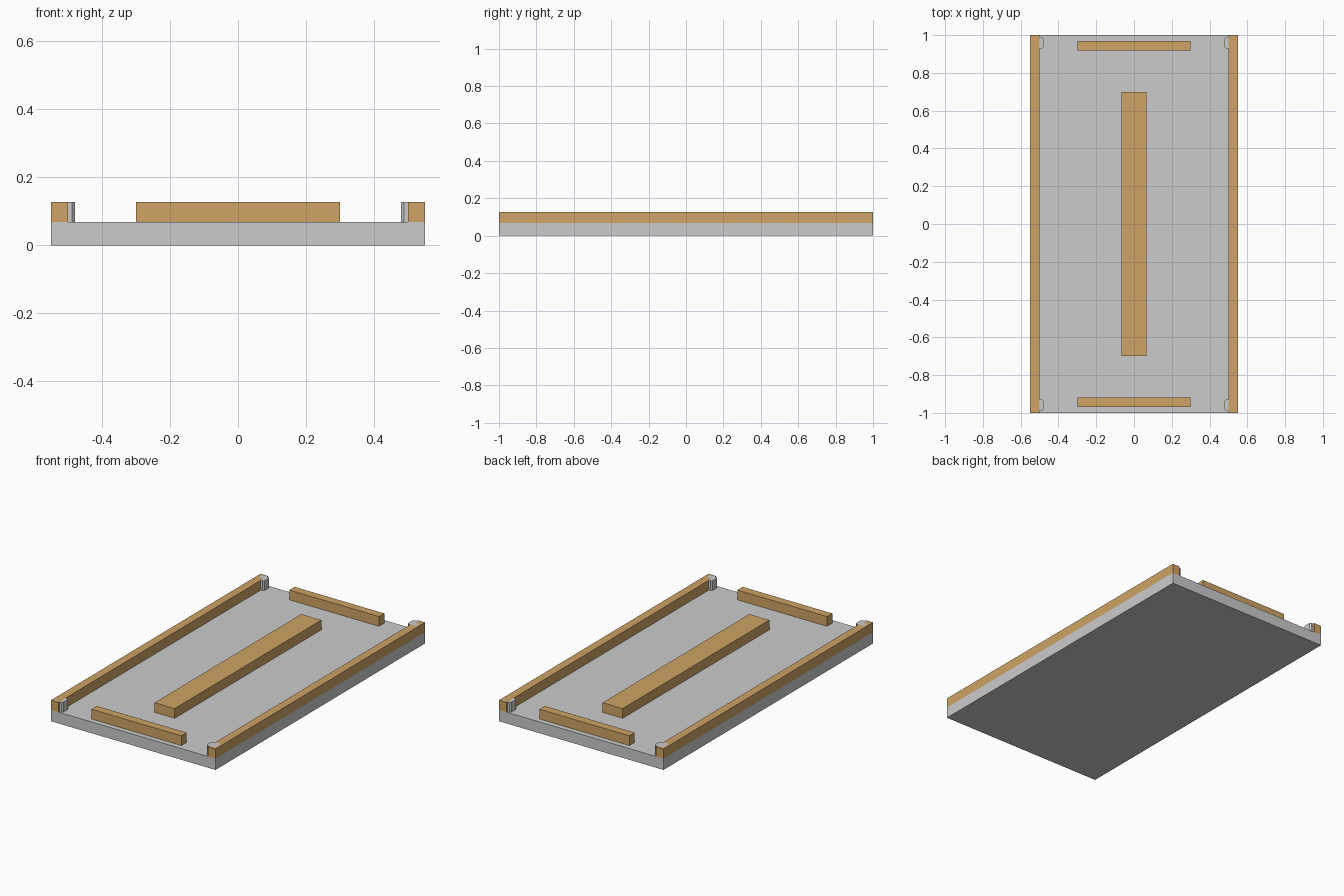
import bpy
import bmesh

if "Cube" in bpy.data.objects:
    bpy.data.objects.remove(bpy.data.objects["Cube"])

BASE_TOP = 0.068
TOP = 0.127


def material(name, color):
    mat = bpy.data.materials.new(name)
    mat.diffuse_color = color
    mat.use_nodes = True
    mat.node_tree.nodes["Principled BSDF"].inputs["Base Color"].default_value = mat.diffuse_color
    return mat


wood = material("wood", (0.62, 0.37, 0.13, 1))


def box(name, x, y, z, mat=None, corner=0.0):
    """Box from (min, max) ranges, with optional chamfered upright edges."""
    bm = bmesh.new()
    bmesh.ops.create_cube(bm, size=1)
    for v in bm.verts:
        for i, (lo, hi) in enumerate((x, y, z)):
            v.co[i] = hi if v.co[i] > 0 else lo
    if corner:
        upright = [e for e in bm.edges
                   if abs(e.verts[0].co.z - e.verts[1].co.z) > 1e-4]
        bmesh.ops.bevel(bm, geom=upright, offset=corner, segments=1,
                        affect='EDGES')
    mesh = bpy.data.meshes.new(name)
    bm.to_mesh(mesh)
    bm.free()
    obj = bpy.data.objects.new(name, mesh)
    bpy.context.collection.objects.link(obj)
    if mat:
        mesh.materials.append(mat)
    return obj


def span(center, half):
    return (center - half, center + half)


upper = (BASE_TOP, TOP)

# Slab and the raised central plank
box("base_slab", (-0.55, 0.55), (-1, 1), (0, BASE_TOP))
box("center_plank", (-0.067, 0.067), (-0.7, 0.7), upper, wood)

# Long side rails with a chamfered post at each end
for sx, side in ((-1, "left"), (1, "right")):
    box(f"{side}_rail", span(sx * 0.525, 0.025), (-1, 1), upper, wood)
    for sy, end in ((-1, "front"), (1, "back")):
        box(f"{end}_{side}_post", span(sx * 0.509, 0.03),
            span(sy * 0.96, 0.03), upper, corner=0.009)

# Short bars at the two ends
for sy, end in ((-1, "front"), (1, "back")):
    box(f"{end}_bar", (-0.3, 0.3), span(sy * 0.943, 0.025), upper, wood)
